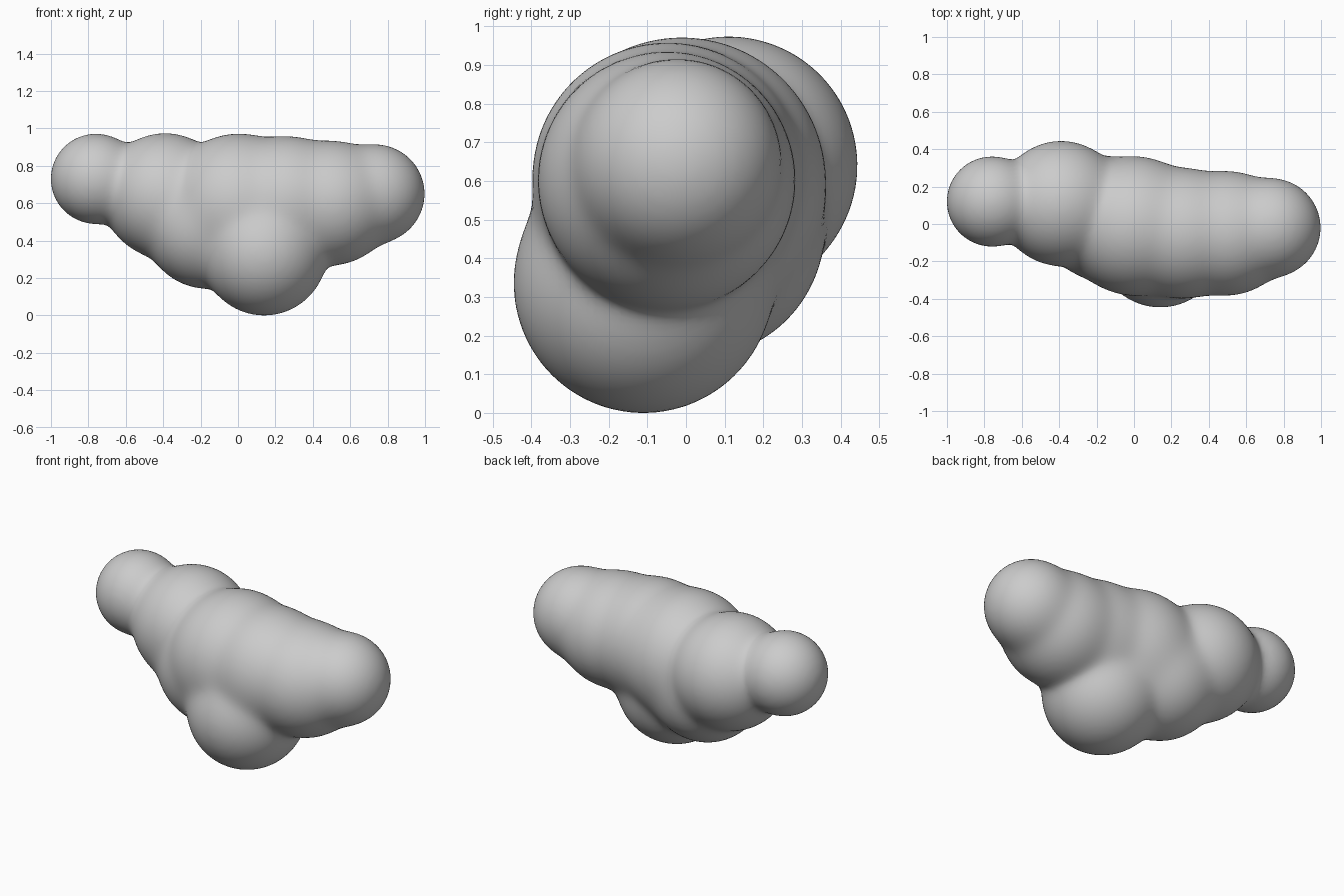
import bpy, bmesh, math
from mathutils import Vector, Matrix

if "Cube" in bpy.data.objects:
    bpy.data.objects.remove(bpy.data.objects["Cube"])

# Balls that melt together: x, y, z, radius
BALLS = [
    (-0.76, 0.12, 0.73, 0.24),     # left end
    (-0.39, 0.11, 0.64, 0.333),    # left swelling
    (-0.17, 0.03, 0.47, 0.325),    # lower left
    (0.00, -0.01, 0.60, 0.37),     # middle
    (0.14, -0.11, 0.335, 0.335),   # bottom lobe
    (0.26, -0.05, 0.61, 0.345),    # right of the middle
    (0.50, -0.05, 0.60, 0.33),     # right swelling
    (0.735, -0.02, 0.65, 0.262),   # right end
]
BLEND = 0.025


def blended_distance(p):
    """Soft union of all balls: distance and outward direction."""
    total, grad = 0.0, Vector()
    for x, y, z, r in BALLS:
        v = p - Vector((x, y, z))
        w = math.exp(-(v.length - r) / BLEND)
        total += w
        grad += v.normalized() * w
    return -BLEND * math.log(total), grad.normalized()


# Rough union of the balls
bm = bmesh.new()
for x, y, z, r in BALLS:
    bmesh.ops.create_icosphere(bm, subdivisions=4, radius=r,
                               matrix=Matrix.Translation((x, y, z)))
mesh = bpy.data.meshes.new("blob_body")
bm.to_mesh(mesh)
bm.free()
body = bpy.data.objects.new("blob_body", mesh)
bpy.context.collection.objects.link(body)
bpy.context.view_layer.objects.active = body
body.select_set(True)

# Fuse into one skin and even it out
remesh = body.modifiers.new("fuse", 'REMESH')
remesh.mode = 'VOXEL'
remesh.voxel_size = 0.022
smooth = body.modifiers.new("relax", 'SMOOTH')
smooth.factor = 0.5
smooth.iterations = 6
for name in ("fuse", "relax"):
    bpy.ops.object.modifier_apply(modifier=name)

# Pull the skin onto the soft union
for vert in body.data.vertices:
    p = vert.co.copy()
    for _ in range(4):
        d, n = blended_distance(p)
        p -= n * d
    vert.co = p

bpy.ops.object.shade_smooth()
